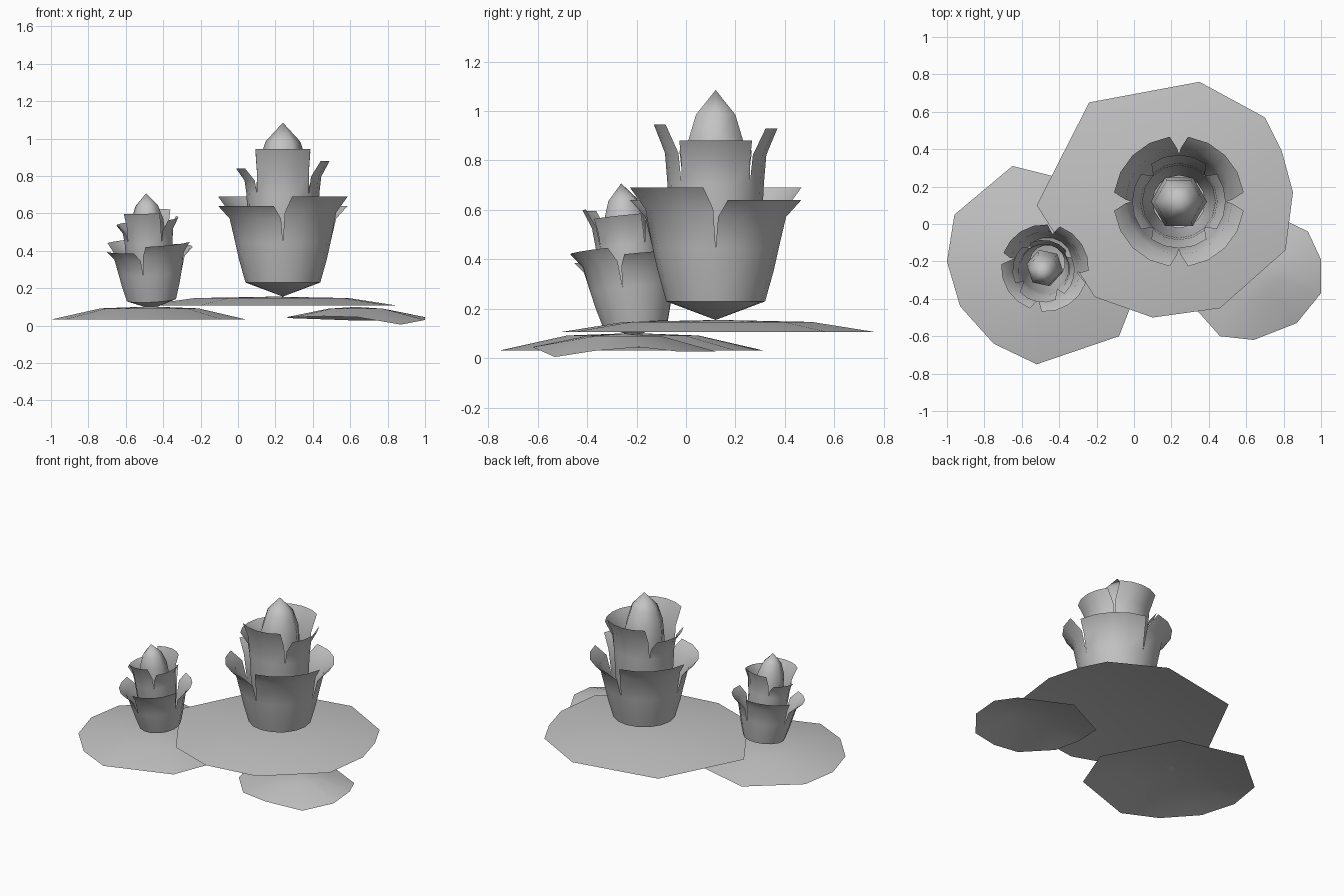
import bpy, bmesh
from math import sin, cos, pi, radians
from mathutils import Vector, Matrix

cube = bpy.data.objects.get("Cube")
if cube:
    bpy.data.objects.remove(cube, do_unlink=True)

grey = bpy.data.materials.new("plain_grey")
grey.use_nodes = True
colour = (0.55, 0.55, 0.55, 1)
grey.diffuse_color = colour
grey.node_tree.nodes["Principled BSDF"].inputs["Base Color"].default_value = colour


def finish(bm, name, matrix=Matrix(), angle=40):
    """Turn a bmesh into a shaded object."""
    bmesh.ops.remove_doubles(bm, verts=bm.verts, dist=0.0005)
    bm.transform(matrix)
    mesh = bpy.data.meshes.new(name)
    bm.to_mesh(mesh)
    bm.free()
    mesh.materials.append(grey)
    obj = bpy.data.objects.new(name, mesh)
    bpy.context.collection.objects.link(obj)
    bpy.ops.object.select_all(action='DESELECT')
    obj.select_set(True)
    bpy.context.view_layer.objects.active = obj
    bpy.ops.object.shade_smooth_by_angle(angle=radians(angle))
    return obj


def lily_pad(name, outline, rim, centre, ring, ring_z):
    """Shallow dome: outline rim, one inner ring, one centre point."""
    bm = bmesh.new()
    c = Vector(centre)
    outer = [Vector((p[0], p[1], p[2] if len(p) > 2 else rim)) for p in outline]
    inner = [c.lerp(v, ring) for v in outer]
    for v in inner:
        v.z = ring_z
    outer = [bm.verts.new(v) for v in outer]
    inner = [bm.verts.new(v) for v in inner]
    mid = bm.verts.new(c)
    n = len(outer)
    for i in range(n):
        j = (i + 1) % n
        bm.faces.new((outer[i], inner[i], inner[j], outer[j]))
        bm.faces.new((inner[i], mid, inner[j]))
    bmesh.ops.recalc_face_normals(bm, faces=bm.faces)
    bm.normal_update()
    if sum(f.normal.z for f in bm.faces) < 0:
        bmesh.ops.reverse_faces(bm, faces=bm.faces)
    finish(bm, name)


def petal(bm, profile, heading, top, free_rows, narrow, segs=4):
    """Curved strip of a cup; its free upper rows stretch to height top."""
    base = profile[-free_rows - 1][1]
    stretch = (top - base) / (profile[-1][1] - base)
    rows = []
    for k, (r, z) in enumerate(profile):
        free = k - (len(profile) - 1 - free_rows)
        width = 1.0
        if free > 0:
            z = base + (z - base) * stretch
            width = 1 - (1 - narrow) * (free / free_rows) ** 2
        row = []
        for s in range(segs + 1):
            a = heading + (s / segs - 0.5) * pi / 2 * width
            row.append(bm.verts.new((r * cos(a), r * sin(a), z)))
        rows.append(row)
    for low, high in zip(rows, rows[1:]):
        for s in range(segs):
            bm.faces.new((low[s], low[s + 1], high[s + 1], high[s]))


def petal_layer(name, profile, first, tops, free_rows, narrow, matrix):
    bm = bmesh.new()
    for i, top in enumerate(tops):
        petal(bm, profile, first + i * pi / 2, top, free_rows, narrow)
    bmesh.ops.dissolve_degenerate(bm, edges=bm.edges, dist=0.0005)
    finish(bm, name, matrix)


def core(name, profile, sides, matrix):
    """Closed inner bud ending in a point."""
    bm = bmesh.new()
    rings = [[bm.verts.new((r * cos(2 * pi * i / sides), r * sin(2 * pi * i / sides), z))
              for i in range(sides)] for r, z in profile[:-1]]
    tip = bm.verts.new((0, 0, profile[-1][1]))
    for i in range(sides):
        j = (i + 1) % sides
        for low, high in zip(rings, rings[1:]):
            bm.faces.new((low[i], low[j], high[j], high[i]))
        bm.faces.new((rings[-1][i], rings[-1][j], tip))
    finish(bm, name, matrix, 65)


def flower_bud(prefix, matrix):
    outer = [(0, 0), (0.2, 0.075), (0.235, 0.2), (0.255, 0.29), (0.285, 0.42), (0.35, 0.49)]
    middle = [(0.14, 0.1), (0.185, 0.35), (0.195, 0.55), (0.205, 0.67), (0.25, 0.78)]
    heart = [(0.1, 0.15), (0.15, 0.5), (0.13, 0.72), (0.092, 0.83), (0, 0.93)]
    # Outer petals point along the diagonals, middle ones along the axes
    petal_layer(prefix + "_outer_petals", outer, pi / 4,
                [0.485, 0.535, 0.485, 0.535], 2, 0.82, matrix)
    petal_layer(prefix + "_middle_petals", middle, 0,
                [0.725, 0.775, 0.685, 0.79], 2, 0.8, matrix)
    core(prefix + "_core", heart, 6, matrix)


# Floating leaves
lily_pad("large_pad",
         [(-0.24, 0.65), (0.35, 0.76), (0.7, 0.57), (0.79, 0.39), (0.85, 0.17),
          (0.81, -0.14), (0.46, -0.45), (0.1, -0.5), (-0.21, -0.39), (-0.52, 0.1)],
         0.107, (0.2, 0.13, 0.155), 0.6, 0.147)
lily_pad("medium_pad",
         [(-0.65, 0.31), (-0.21, 0.2), (0.045, -0.28), (-0.08, -0.6), (-0.52, -0.75),
          (-0.75, -0.64), (-0.93, -0.44), (-1, -0.2), (-0.96, 0.05)],
         0.032, (-0.47, -0.21, 0.102), 0.5, 0.092)
lily_pad("small_pad",
         [(0.93, -0.04), (0.6, 0.12), (0.27, -0.05, 0.04), (0.26, -0.24, 0.045),
          (0.3, -0.42, 0.045), (0.46, -0.6, 0.05), (0.64, -0.62, 0.045),
          (0.87, -0.53, 0.005), (1, -0.37, 0.03), (1, -0.19, 0.045)],
         0.028, (0.63, -0.25, 0.1), 0.4, 0.09)

# Two buds, the smaller one turned and leaning
flower_bud("large_bud", Matrix.Translation((0.24, 0.12, 0.155)))
flower_bud("small_bud", Matrix.Translation((-0.46, -0.2, 0.088))
           @ Matrix.Rotation(0.1, 4, 'X') @ Matrix.Rotation(-0.05, 4, 'Y')
           @ Matrix.Rotation(radians(-12), 4, 'Z') @ Matrix.Scale(0.67, 4))
